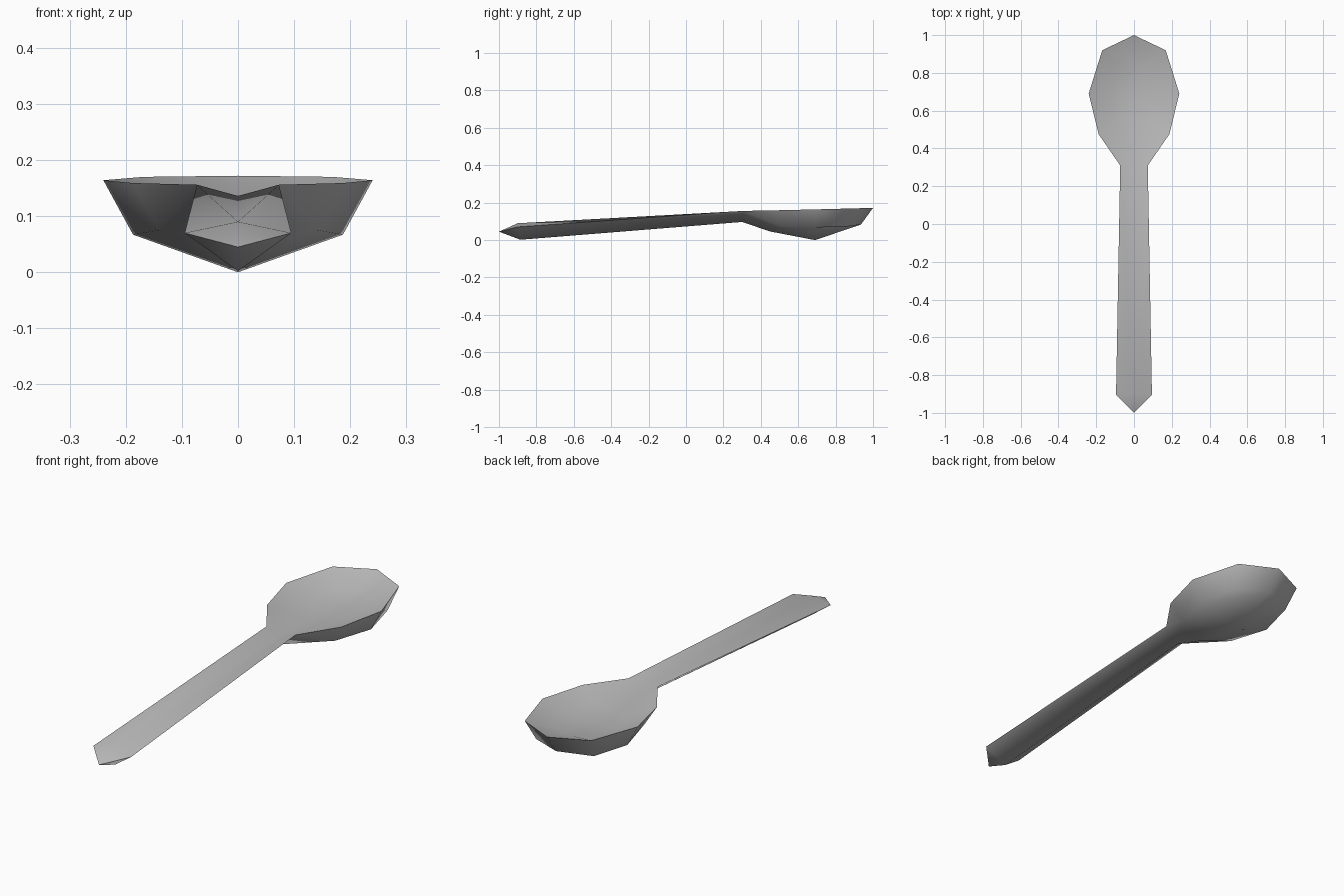
import bpy, bmesh
from math import radians

cube = bpy.data.objects.get("Cube")
if cube:
    bpy.data.objects.remove(cube, do_unlink=True)

# Brushed metal grey
metal = bpy.data.materials.new("grey metal")
metal.use_nodes = True
colour = (0.5, 0.5, 0.5, 1)
metal.diffuse_color = colour
metal.node_tree.nodes["Principled BSDF"].inputs["Base Color"].default_value = colour

bm = bmesh.new()


def points(*coords):
    return [bm.verts.new(c) for c in coords]


def strip(a, b):
    """Join two equally long rows of points with quads."""
    for i in range(len(a) - 1):
        bm.faces.new((a[i], a[i + 1], b[i + 1], b[i]))


def section(rim, belly, keel):
    """One row across the bowl, from the middle of the dish to the keel."""
    x, y, z = rim
    inner_y = 0.68 + (y - 0.68) * 0.7
    return points((0, inner_y, z - 0.047), (x * 0.55, inner_y, z - 0.037), rim, belly, keel)


# Half of the spoon: the other half is mirrored
# Handle: end point, wide end section and neck section (ridge, side, keel)
end, = points((0, -1, 0.045))
grip = points((0, -0.9, 0.09), (0.095, -0.905, 0.07), (0, -0.885, 0.002))
neck = points((0, 0.31, 0.136), (0.073, 0.31, 0.156), (0, 0.3, 0.097))
strip(grip, neck)
bm.faces.new((end, grip[1], grip[0]))
bm.faces.new((end, grip[2], grip[1]))

# Bowl: hollow dish on top, belly and keel below, ending at the tip
rows = [
    section((0.187, 0.475, 0.159), (0.14, 0.5, 0.075), (0, 0.45, 0.046)),
    section((0.24, 0.69, 0.164), (0.187, 0.69, 0.067), (0, 0.69, 0)),
    section((0.168, 0.92, 0.17), (0.145, 0.87, 0.074), (0, 0.935, 0.083)),
]
tip, = points((0, 1, 0.172))
for a, b in zip(rows, rows[1:]):
    strip(a, b)
middle, inner, rim, belly, keel = rows[0]
bm.faces.new((neck[0], inner, middle))
bm.faces.new((neck[0], neck[1], rim, inner))
bm.faces.new((neck[1], rim, belly, neck[2]))
bm.faces.new((neck[2], belly, keel))
middle, inner, rim, belly, keel = rows[-1]
bm.faces.new((middle, inner, rim, tip))
bm.faces.new((rim, tip, keel, belly))

# Mirror, weld along the centre and face outwards
half = bm.verts[:] + bm.edges[:] + bm.faces[:]
bmesh.ops.mirror(bm, geom=half, axis="X", merge_dist=0.001)
bmesh.ops.remove_doubles(bm, verts=bm.verts[:], dist=0.001)
bmesh.ops.recalc_face_normals(bm, faces=bm.faces[:])

mesh = bpy.data.meshes.new("spoon")
bm.to_mesh(mesh)
bm.free()
mesh.materials.append(metal)
spoon = bpy.data.objects.new("spoon", mesh)
bpy.context.collection.objects.link(spoon)
bpy.context.view_layer.objects.active = spoon
spoon.select_set(True)
bpy.ops.object.shade_smooth_by_angle(angle=radians(80))
